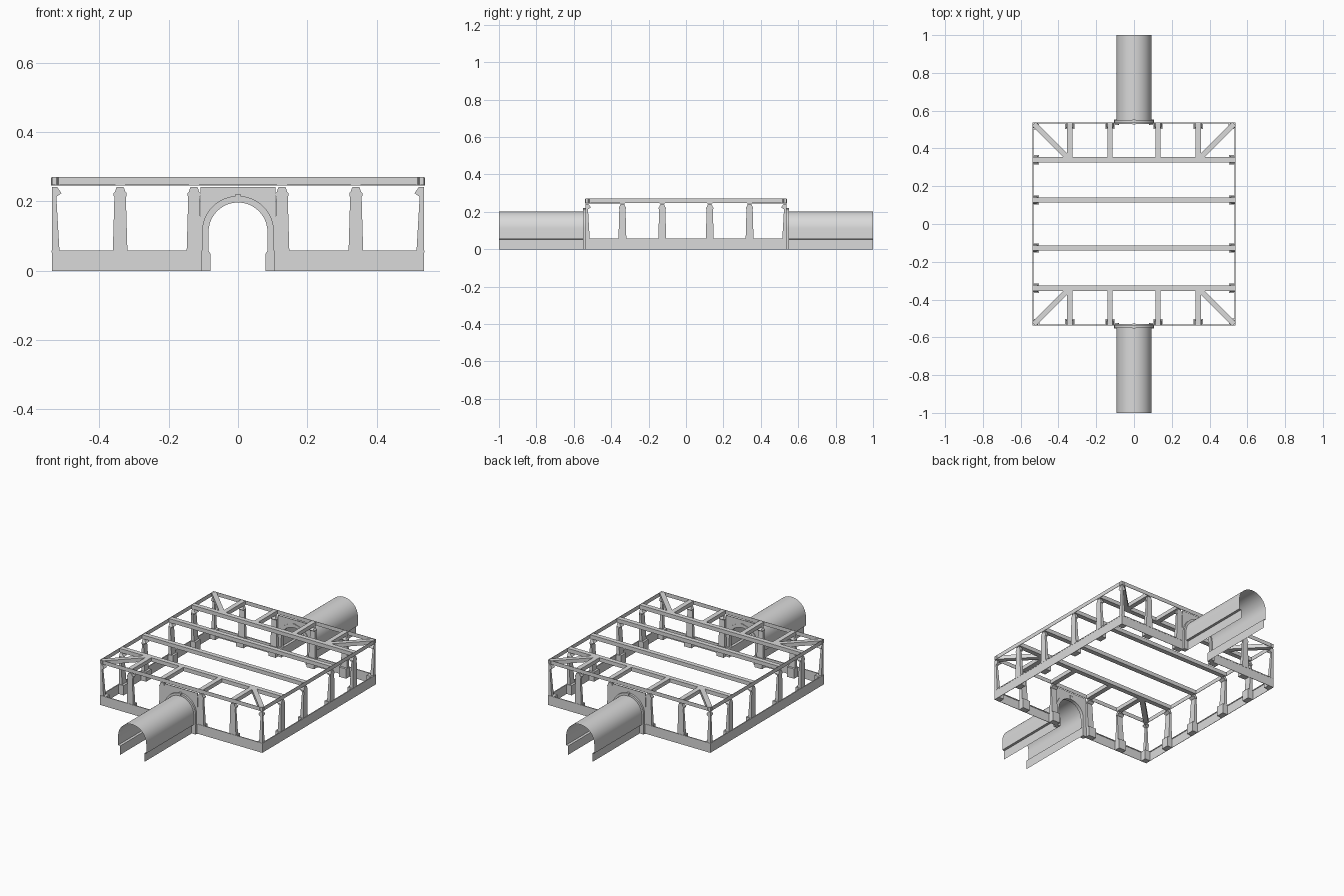
import bpy, bmesh, math
from mathutils import Matrix, Vector

cube = bpy.data.objects.get("Cube")
if cube:
    bpy.data.objects.remove(cube, do_unlink=True)

grey = bpy.data.materials.new("plain_grey")
grey.use_nodes = True
grey.diffuse_color = (0.7, 0.7, 0.7, 1)
grey.node_tree.nodes["Principled BSDF"].inputs["Base Color"].default_value = (0.7, 0.7, 0.7, 1)

HALF = 0.537          # half width of the hall
BAYS = (-0.34, -0.127, 0.127, 0.34)


def finish(name, bm, turn=0.0, smooth=False, solid=True):
    """Turn the mesh about z and add it to the scene."""
    if solid:
        bmesh.ops.recalc_face_normals(bm, faces=bm.faces)
    bm.transform(Matrix.Rotation(turn, 4, 'Z'))
    mesh = bpy.data.meshes.new(name)
    bm.to_mesh(mesh)
    bm.free()
    mesh.materials.append(grey)
    obj = bpy.data.objects.new(name, mesh)
    bpy.context.collection.objects.link(obj)
    if smooth:
        bpy.ops.object.select_all(action='DESELECT')
        obj.select_set(True)
        bpy.context.view_layer.objects.active = obj
        bpy.ops.object.shade_smooth_by_angle(angle=math.radians(35))
    return obj


def box(name, low, high, turn=0.0):
    bm = bmesh.new()
    low, high = Vector(low), Vector(high)
    size = high - low
    bmesh.ops.create_cube(bm, size=1, matrix=Matrix.Translation((low + high) / 2)
                          @ Matrix.Diagonal((*size, 1)))
    return finish(name, bm, turn)


def beam(name, a, b, turn=0.0, width=0.028):
    """Roof beam between two plan points."""
    a, b = Vector((*a, 0.257)), Vector((*b, 0.257))
    d = b - a
    bm = bmesh.new()
    bmesh.ops.create_cube(bm, size=1, matrix=Matrix.Translation((a + b) / 2)
                          @ Matrix.Rotation(math.atan2(d.y, d.x), 4, 'Z')
                          @ Matrix.Diagonal((d.length, width, 0.023, 1)))
    return finish(name, bm, turn)


def prism(name, outline, y0, y1, closed=True, turn=0.0, smooth=False):
    """Extrude an x-z outline along y; open outlines become a single sheet."""
    bm = bmesh.new()
    a = [bm.verts.new((x, y0, z)) for x, z in outline]
    b = [bm.verts.new((x, y1, z)) for x, z in outline]
    n = len(outline)
    for i in range(n if closed else n - 1):
        j = (i + 1) % n
        bm.faces.new((a[i], a[j], b[j], b[i]))
    if closed:
        bm.faces.new(a)
        bm.faces.new(b[::-1])
    return finish(name, bm, turn, smooth, closed)


def arc(radius, centre_z, steps=24):
    """Half circle from the left springing to the right one."""
    return [(-radius * math.cos(math.pi * i / steps),
             centre_z + radius * math.sin(math.pi * i / steps)) for i in range(steps + 1)]


# Column section: height, half width, depth from the outer face
COLUMN = ((0.058, 0.021, 0.021), (0.214, 0.0165, 0.012), (0.216, 0.019, 0.016),
          (0.224, 0.019, 0.027), (0.228, 0.015, 0.024), (0.242, 0.010, 0.014))


def column(name, x, turn, corner=False):
    bm = bmesh.new()
    outer = -HALF + 0.001
    rings = []
    for z, half, depth in COLUMN:
        if corner:
            x0, x1 = outer, outer + depth
        else:
            x0, x1 = x - half, x + half
        rings.append([bm.verts.new(p) for p in ((x0, outer, z), (x1, outer, z),
                                                (x1, outer + depth, z), (x0, outer + depth, z))])
    for low, high in zip(rings, rings[1:]):
        for i in range(4):
            j = (i + 1) % 4
            bm.faces.new((low[i], low[j], high[j], high[i]))
    bm.faces.new(rings[0][::-1])
    bm.faces.new(rings[-1])
    finish(name, bm, turn)
    # Pedestal behind the base wall
    p0, p1 = (outer, outer + 0.036) if corner else (x - 0.024, x + 0.024)
    box(name + "_pedestal", (p0, outer, 0), (p1, outer + 0.034, 0.058), turn)


for side, label in enumerate(("front", "left", "back", "right")):
    turn = side * math.pi / 2
    has_portal = side % 2 == 0

    # Base walls with a thin coping, and the eaves band
    spans = ((-HALF, -0.106), (0.106, HALF)) if has_portal else ((-HALF, HALF),)
    for x0, x1 in spans:
        box(label + "_base_wall", (x0, -HALF, 0), (x1, -HALF + 0.002, 0.053), turn)
        box(label + "_base_coping", (x0, -HALF - 0.001, 0.053), (x1, -HALF + 0.005, 0.058), turn)
    box(label + "_eaves_band", (-HALF, -HALF, 0.247), (HALF, -HALF + 0.002, 0.27), turn)

    # Columns and the corner brace
    for x in BAYS:
        column(label + "_column", x, turn)
    column(label + "_corner_column", 0, turn, corner=True)
    beam(label + "_corner_brace", (-0.53, -0.53), (-0.345, -0.345), turn)

    if not has_portal:
        continue

    # Short roof beams from the end wall to the first cross beam
    for x in BAYS:
        beam(label + "_short_beam", (x, -HALF + 0.002), (x, -0.34), turn)

    # Portal wall with an arched opening
    wall = [(-0.09, 0), (-0.108, 0), (-0.108, 0.242), (0.108, 0.242), (0.108, 0), (0.09, 0)]
    prism(label + "_portal_wall", wall + arc(0.09, 0.111)[::-1], -0.5385, -0.534, turn=turn)

    # Arch surround, jamb feet and keystone
    ring = [(-0.104, 0)] + arc(0.104, 0.112) + [(0.104, 0), (0.085, 0)]
    ring += arc(0.085, 0.112)[::-1] + [(-0.085, 0)]
    prism(label + "_arch_surround", ring, -0.550, -0.530, turn=turn, smooth=True)
    for s in (-1, 1):
        foot = [(s * 0.08, 0), (s * 0.106, 0), (s * 0.106, 0.058),
                (s * 0.085, 0.058), (s * 0.08, 0.050)]
        prism(label + "_jamb_foot", foot, -0.552, -0.525, turn=turn)
    key = [(-0.006, 0.197), (0.006, 0.197), (0.008, 0.220), (-0.008, 0.220)]
    prism(label + "_keystone", key, -0.552, -0.528, turn=turn)

    # Tunnel shell with a low ledge along both walls
    shell = [(-0.08, 0), (-0.08, 0.053), (-0.093, 0.055)] + arc(0.093, 0.110)
    shell += [(0.093, 0.055), (0.08, 0.053), (0.08, 0)]
    prism(label + "_tunnel", shell, -1.0, -0.536, closed=False, turn=turn, smooth=True)

# Long cross beams
for y in BAYS:
    beam("cross_beam", (-HALF + 0.002, y), (HALF - 0.002, y))
